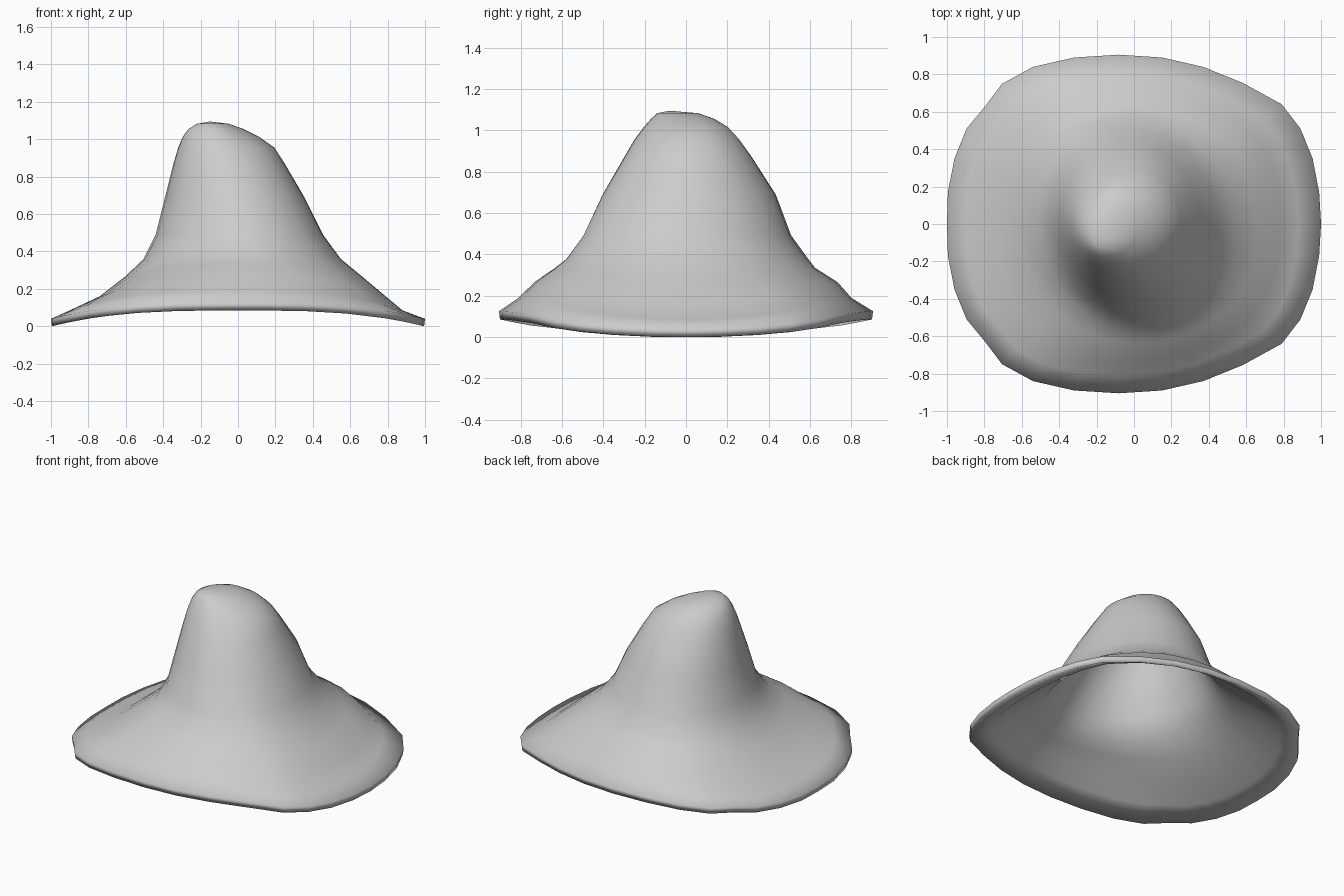
import bpy, bmesh, math

if "Cube" in bpy.data.objects:
    bpy.data.objects.remove(bpy.data.objects["Cube"])

# Half outline of the brim in plan (mirrored across y = 0)
half = [(1, 0), (.99, .17), (.955, .35), (.89, .51), (.79, .64), (.58, .755),
        (.37, .84), (.15, .89), (-.08, .905), (-.32, .89), (-.54, .84),
        (-.705, .75), (-.80, .625), (-.895, .51), (-.96, .35), (-.995, .17), (-1, 0)]
outline = half + [(x, -y) for x, y in half[-2:0:-1]]

# z at the sides, left, right, front, back, lift at front/back, roundness, diagonal skew
rings = [
    (.04, -1, 1, -.905, .905, .085, 0, 0),
    (.085, -.90, .88, -.81, .80, .105, .1, 0),
    (.16, -.74, .79, -.735, .735, .105, .3, 0),
    (.265, -.605, .665, -.635, .625, .07, .6, -.02),
    (.36, -.505, .55, -.58, .59, .02, .8, -.04),
    (.49, -.44, .455, -.50, .51, 0, 1, -.04),
    (.69, -.39, .355, -.405, .435, 0, 1, -.02),
    (.87, -.345, .25, -.30, .32, 0, 1, .01),
    (.955, -.32, .195, -.25, .26, 0, 1, .03),
    (1.015, -.295, .11, -.205, .205, 0, 1, .05),
    (1.055, -.265, .03, -.17, .14, 0, 1, .07),
    (1.083, -.22, -.05, -.14, .06, 0, 1, .08),
]


def add_ring(bm, r, inset=0, drop=0):
    z, xl, xr, yf, yb, lift, rnd, skew = r
    cx, cy = (xl + xr) / 2, (yf + yb) / 2
    rx, ry = (xr - xl) / 2 - inset, (yb - yf) / 2 - inset
    verts = []
    for ox, oy in outline:
        oy /= .905
        t = math.atan2(oy, ox)
        u = ox * (1 - rnd) + math.cos(t - skew) * rnd
        v = oy * (1 - rnd) + math.sin(t + skew) * rnd
        h = z + lift * (1 - min(1, abs(u)) ** 3) - drop
        verts.append(bm.verts.new((cx + rx * u, cy + ry * v, h)))
    return verts


def bridge(bm, a, b):
    n = len(a)
    for i in range(n):
        j = (i + 1) % n
        bm.faces.new((a[i], a[j], b[j], b[i]))


bm = bmesh.new()
# Inner skin from the crown down, rim wall, then outer skin back up
loops = [add_ring(bm, r, .03 if r[0] > .3 else .015, .03) for r in rings[-2:0:-1]]
loops.append(add_ring(bm, rings[0], .005, .04))
loops += [add_ring(bm, r) for r in rings]
for a, b in zip(loops, loops[1:]):
    bridge(bm, a, b)

# Close the inner and outer tips
for loop, tip in ((loops[0], (-.13, -.03, 1.05)), (loops[-1], (-.15, -.08, 1.095))):
    c = bm.verts.new(tip)
    for i in range(len(loop)):
        bm.faces.new((loop[i], loop[(i + 1) % len(loop)], c))
bmesh.ops.recalc_face_normals(bm, faces=bm.faces)

me = bpy.data.meshes.new("hat")
bm.to_mesh(me)
bm.free()
hat = bpy.data.objects.new("hat", me)
bpy.context.collection.objects.link(hat)
# The whole felt surface is smooth, including the rim
me.shade_smooth()
